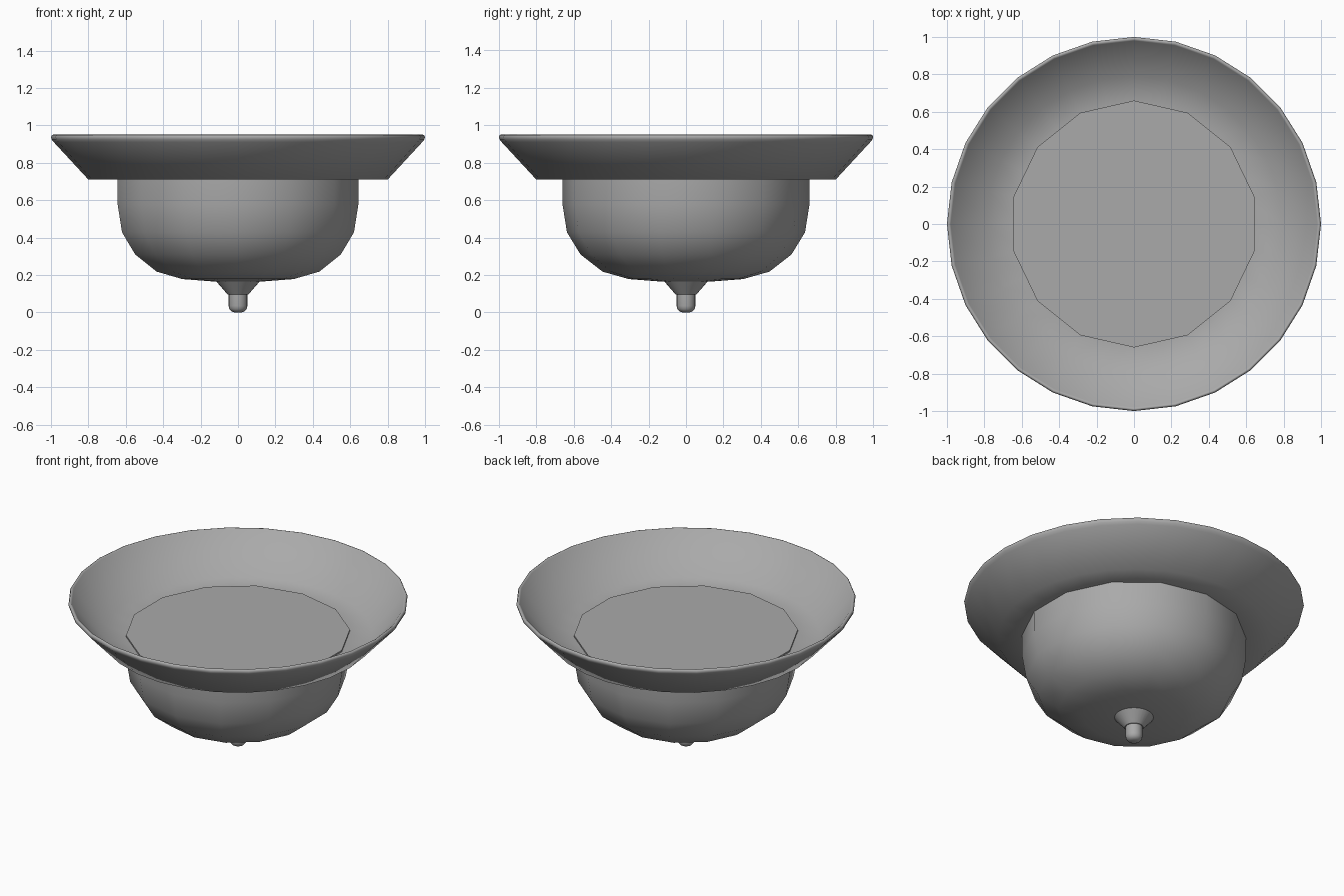
import bpy, bmesh, math

if "Cube" in bpy.data.objects:
    bpy.data.objects.remove(bpy.data.objects["Cube"], do_unlink=True)

grey = bpy.data.materials.new("mid_grey")
grey.use_nodes = True
COLOUR = (0.4, 0.4, 0.4, 1)
grey.diffuse_color = COLOUR
grey.node_tree.nodes["Principled BSDF"].inputs["Base Color"].default_value = COLOUR


def lathe(name, profile, sides, sharp_angle):
    """Turn a (radius, height) profile around z, first corner on the +y axis."""
    bm = bmesh.new()
    verts = [bm.verts.new((0, r, z)) for r, z in profile]
    edges = [bm.edges.new(pair) for pair in zip(verts, verts[1:])]
    bmesh.ops.spin(bm, geom=verts + edges, cent=(0, 0, 0), axis=(0, 0, 1),
                   angle=math.tau, steps=sides, use_duplicate=False)
    bmesh.ops.remove_doubles(bm, verts=bm.verts, dist=0.0005)
    bmesh.ops.dissolve_degenerate(bm, edges=bm.edges, dist=0.0001)
    bmesh.ops.recalc_face_normals(bm, faces=bm.faces)
    mesh = bpy.data.meshes.new(name)
    bm.to_mesh(mesh)
    bm.free()
    mesh.materials.append(grey)
    obj = bpy.data.objects.new(name, mesh)
    bpy.context.collection.objects.link(obj)
    bpy.ops.object.select_all(action='DESELECT')
    obj.select_set(True)
    bpy.context.view_layer.objects.active = obj
    bpy.ops.object.shade_smooth_by_angle(angle=math.radians(sharp_angle))
    return obj


# Flared pan: thin shell with a rounded lip and a flat floor
lathe("flared_pan", [
    (0.62, 0.71), (0.8, 0.71), (0.985, 0.91), (0.997, 0.925), (1.0, 0.938),
    (0.995, 0.948), (0.988, 0.95), (0.98, 0.943), (0.79, 0.72), (0.62, 0.72),
    (0.62, 0.71)], 28, 75)

# Glass bowl, closed by a flat lid just above the pan floor
lathe("bowl", [
    (0, 0.73), (0.66, 0.73), (0.66, 0.577), (0.636, 0.428), (0.564, 0.31),
    (0.446, 0.218), (0.305, 0.178), (0.12, 0.164), (0, 0.163)], 14, 60)

# Finial: cone collar and round-ended tip
lathe("finial_collar", [(0, 0.17), (0.12, 0.17), (0.055, 0.095), (0, 0.095)], 28, 40)
lathe("finial_tip", [
    (0, 0.1), (0.05, 0.1), (0.05, 0.035), (0.046, 0.018), (0.035, 0.006),
    (0.02, 0), (0, 0)], 20, 40)
